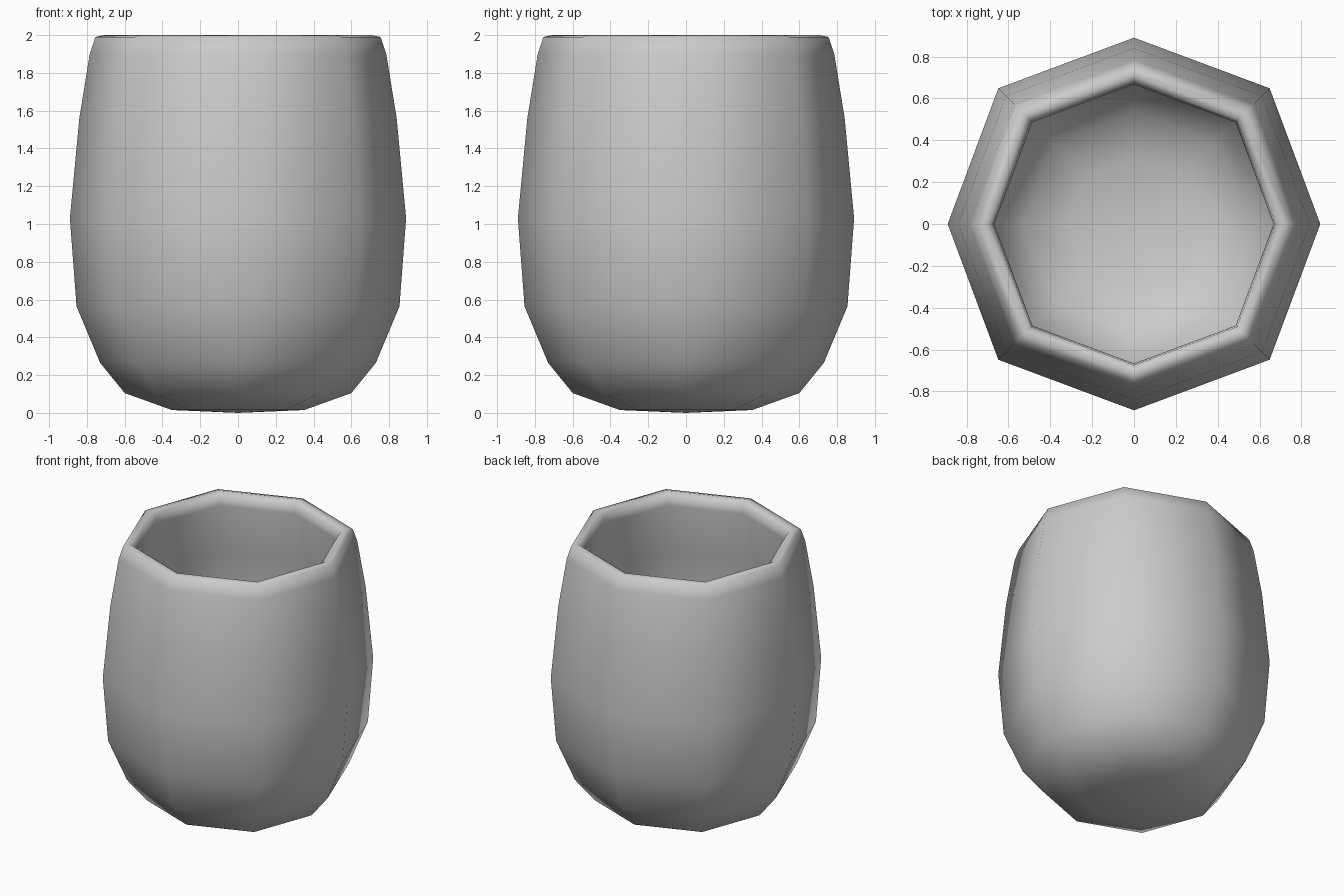
import bpy, bmesh, math

if "Cube" in bpy.data.objects:
    bpy.data.objects.remove(bpy.data.objects["Cube"])

SIDES = 8
# Profile as (radius, height): outside from base to rim, then down the inside
PROFILE = [(0.35, 0.015), (0.60, 0.105), (0.73, 0.265), (0.855, 0.565),
           (0.89, 1.03), (0.84, 1.56), (0.785, 1.90), (0.755, 1.99),
           (0.71, 2.00), (0.675, 1.975), (0.667, 1.91), (0.735, 1.54),
           (0.785, 1.03), (0.75, 0.60), (0.64, 0.34), (0.53, 0.205),
           (0.32, 0.125)]


def ring(bm, radius, z):
    """Octagon whose diagonal corners bulge slightly."""
    verts = []
    for i in range(SIDES):
        a = 2 * math.pi * i / SIDES
        r = radius * (1.03 if i % 2 else 1.0)
        verts.append(bm.verts.new((r * math.cos(a), r * math.sin(a), z)))
    return verts


def fan(bm, verts, z):
    """Close a ring to a centre point."""
    c = bm.verts.new((0, 0, z))
    for i in range(SIDES):
        bm.faces.new((verts[i], verts[(i + 1) % SIDES], c))


bm = bmesh.new()

# Cup wall and rolled lip
rings = [ring(bm, r, z) for r, z in PROFILE]
for a, b in zip(rings, rings[1:]):
    for i in range(SIDES):
        j = (i + 1) % SIDES
        bm.faces.new((a[i], a[j], b[j], b[i]))

# Base and inner floor
fan(bm, rings[0], 0.0)
fan(bm, rings[-1], 0.11)

bmesh.ops.recalc_face_normals(bm, faces=bm.faces)
for f in bm.faces:
    f.smooth = True
mesh = bpy.data.meshes.new("cup")
bm.to_mesh(mesh)
bm.free()
bpy.context.collection.objects.link(bpy.data.objects.new("cup", mesh))
